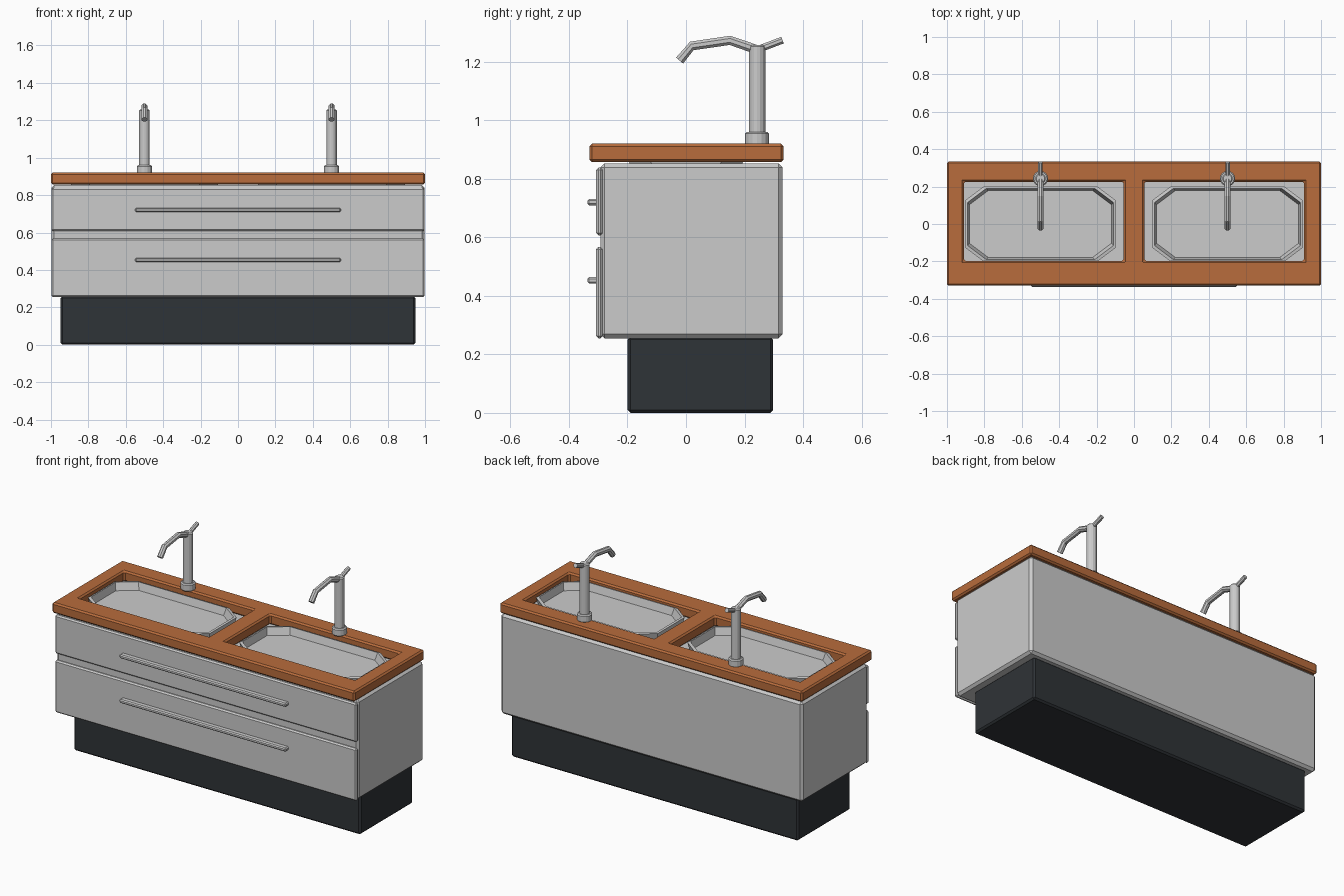
import bpy, bmesh
from math import radians
from mathutils import Vector

if "Cube" in bpy.data.objects:
    bpy.data.objects.remove(bpy.data.objects["Cube"])


def material(name, rgb):
    m = bpy.data.materials.new(name)
    m.diffuse_color = (*rgb, 1)
    m.use_nodes = True
    m.node_tree.nodes["Principled BSDF"].inputs["Base Color"].default_value = m.diffuse_color
    return m


WOOD = material("wood", (0.48, 0.15, 0.045))
DARK = material("dark_plinth", (0.028, 0.033, 0.038))


def make(name, bm, mat=None, bevel=0.0):
    bmesh.ops.recalc_face_normals(bm, faces=bm.faces)
    me = bpy.data.meshes.new(name)
    bm.to_mesh(me)
    bm.free()
    ob = bpy.data.objects.new(name, me)
    bpy.context.collection.objects.link(ob)
    if mat:
        me.materials.append(mat)
    if bevel:
        b = ob.modifiers.new("bevel", "BEVEL")
        b.width, b.segments = bevel, 1
        b.limit_method, b.angle_limit = "ANGLE", radians(50)
    return ob


def box(name, lo, hi, mat=None, bevel=0.01):
    bm = bmesh.new()
    bmesh.ops.create_cube(bm, size=1)
    lo, hi = Vector(lo), Vector(hi)
    bmesh.ops.scale(bm, vec=hi - lo, verts=bm.verts)
    bmesh.ops.translate(bm, vec=(lo + hi) / 2, verts=bm.verts)
    return make(name, bm, mat, bevel)


def loft(name, rings, bevel=0.0):
    """Skin a list of equal-length point rings and cap both ends."""
    bm = bmesh.new()
    rows = [[bm.verts.new(p) for p in r] for r in rings]
    n = len(rows[0])
    for a, b in zip(rows, rows[1:]):
        for i in range(n):
            j = (i + 1) % n
            bm.faces.new((a[i], a[j], b[j], b[i]))
    bm.faces.new(rows[0])
    bm.faces.new(rows[-1])
    return make(name, bm, bevel=bevel)


def cylinder(name, x, y, z0, z1, r, sides=16, bevel=0.006):
    bm = bmesh.new()
    bmesh.ops.create_cone(bm, cap_ends=True, segments=sides, radius1=r,
                          radius2=r, depth=z1 - z0)
    bmesh.ops.translate(bm, vec=(x, y, (z0 + z1) / 2), verts=bm.verts)
    return make(name, bm, bevel=bevel)


def tube(name, x, path, r, sides=8):
    """Faceted pipe along a (y, z) path in the plane of the given x."""
    from math import cos, sin, pi
    pts = [Vector((x, y, z)) for y, z in path]
    rings = []
    for i, p in enumerate(pts):
        t = (pts[min(i + 1, len(pts) - 1)] - pts[max(i - 1, 0)]).normalized()
        side = Vector((1, 0, 0))
        up = side.cross(t)
        rings.append([p + r * (cos(a) * side + sin(a) * up)
                      for a in (2 * pi * (k + 0.5) / sides for k in range(sides))])
    return loft(name, rings)


# Plinth and cabinet body
box("plinth", (-0.948, -0.2, 0), (0.948, 0.298, 0.26), DARK)
box("cabinet", (-0.997, -0.292, 0.255), (0.997, 0.33, 0.853), bevel=0.014)

# Drawer fronts with long bar handles
for label, z0, z1, zh in (("upper", 0.607, 0.838, 0.72), ("lower", 0.255, 0.567, 0.453)):
    box(label + "_drawer", (-0.997, -0.307, z0), (0.997, -0.285, z1), bevel=0.008)
    box(label + "_handle", (-0.55, -0.337, zh - 0.011), (0.55, -0.3, zh + 0.011), bevel=0.006)

# Countertop: grid of cells with the two sink openings left out
xs = (-1, -0.91, -0.055, 0.055, 0.91, 1)
ys = (-0.33, -0.197, 0.225, 0.334)
bm = bmesh.new()
grid = [[bm.verts.new((x, y, 0.857)) for y in ys] for x in xs]
cells = [bm.faces.new((grid[i][j], grid[i + 1][j], grid[i + 1][j + 1], grid[i][j + 1]))
         for i in range(5) for j in range(3) if not (j == 1 and i in (1, 3))]
new = bmesh.ops.extrude_face_region(bm, geom=cells, use_keep_orig=True)["geom"]
bmesh.ops.translate(bm, vec=(0, 0, 0.063),
                    verts=[v for v in new if isinstance(v, bmesh.types.BMVert)])
make("countertop", bm, WOOD, 0.009)


def octagon(x, a, b, z, cx=0.10, cy=0.075):
    return [(x + u, v, z) for u, v in (
        (a, b - cy), (a - cx, b), (cx - a, b), (-a, b - cy),
        (-a, cy - b), (cx - a, -b), (a - cx, -b), (a, cy - b))]


# Basins and taps
for side, x in (("left", -0.5), ("right", 0.5)):
    loft(side + "_basin", [octagon(x, 0.392, 0.192, 0.845),
                           octagon(x, 0.402, 0.202, 0.897),
                           octagon(x, 0.390, 0.190, 0.900),
                           octagon(x, 0.380, 0.178, 0.856)])
    cylinder(side + "_tap_base", x, 0.243, 0.915, 0.96, 0.041)
    cylinder(side + "_tap_body", x, 0.243, 0.95, 1.258, 0.028)
    tube(side + "_spout", x, [(0.243, 1.241), (0.15, 1.273), (0.02, 1.254), (-0.022, 1.204)], 0.017)
    tube(side + "_lever", x, [(0.243, 1.241), (0.33, 1.274)], 0.013)
